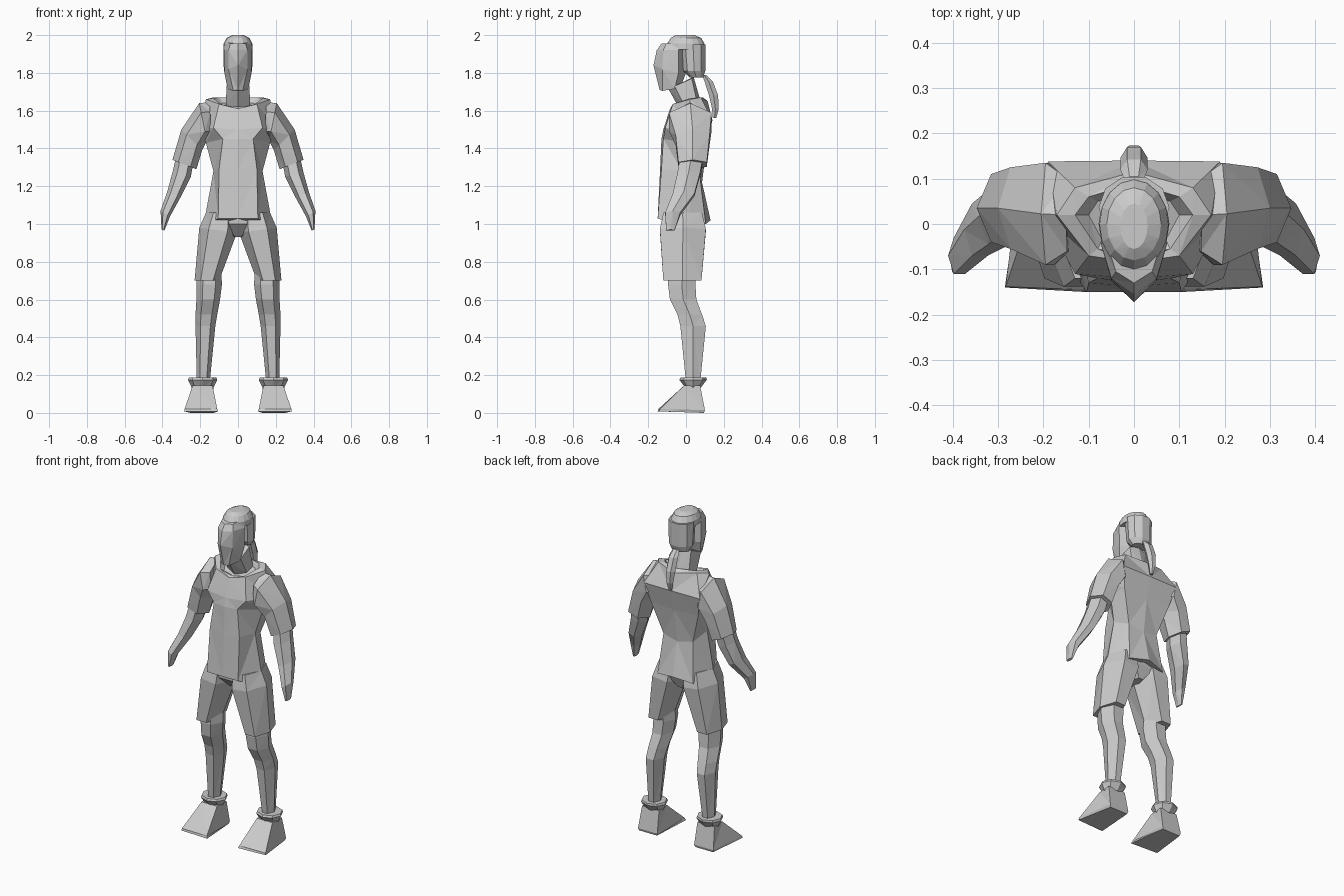
import bpy, bmesh, math
from mathutils import Vector

mat = bpy.data.materials.new("plain grey")
mat.diffuse_color = (0.6, 0.6, 0.6, 1)


def loft(name, rings, mirror=False):
    """Skin a list of point rings, cap both ends, optionally copy across x."""
    bm = bmesh.new()
    vs = [[bm.verts.new(p) for p in r] for r in rings]
    n = len(vs[0])
    for a, b in zip(vs, vs[1:]):
        for i in range(n):
            j = (i + 1) % n
            bm.faces.new((a[i], a[j], b[j], b[i]))
    bm.faces.new(vs[0])
    bm.faces.new(vs[-1])
    bmesh.ops.triangulate(bm, faces=[f for f in bm.faces if len(f.verts) == 4])
    bmesh.ops.recalc_face_normals(bm, faces=bm.faces)
    me = bpy.data.meshes.new(name)
    bm.to_mesh(me)
    bm.free()
    me.materials.append(mat)
    ob = bpy.data.objects.new(name, me)
    bpy.context.collection.objects.link(ob)
    if mirror:
        m = ob.modifiers.new("mirror", 'MIRROR')
        m.use_mirror_merge = False
    return ob


def span(x0, x1, y0, y1, z_in, z_out=None, n=6, phase=0.0):
    """Ring filling the given x and y span, tilting from z_in at x0 to z_out at x1."""
    z_out = z_in if z_out is None else z_out
    angles = [phase + 2 * math.pi * i / n for i in range(n)]
    mc = max(abs(math.cos(a)) for a in angles)
    ms = max(abs(math.sin(a)) for a in angles)
    ring = []
    for a in angles:
        u, v = math.cos(a) / mc, math.sin(a) / ms
        t = (u + 1) / 2
        ring.append((x0 + (x1 - x0) * t, (y0 + y1) / 2 + (y1 - y0) / 2 * v,
                     z_in + (z_out - z_in) * t))
    return ring


def sym(half):
    """Full ring from half, running from front centre to back centre."""
    return half + [(-x, y, z) for x, y, z in half[-2:0:-1]]


# shirt body: hem, waist, chest, shoulders, collar
loft("shirt", [
    sym([(0, -.15, 1.03), (.105, -.15, 1.03), (.185, -.02, .98), (.12, .105, 1.0), (0, .13, 1.02)]),
    sym([(0, -.137, 1.29), (.1, -.13, 1.29), (.13, -.02, 1.28), (.1, .075, 1.24), (0, .085, 1.22)]),
    sym([(0, -.13, 1.45), (.08, -.12, 1.45), (.17, -.0, 1.43), (.16, .11, 1.43), (0, .11, 1.42)]),
    sym([(0, -.12, 1.5), (.13, -.11, 1.51), (.2, .02, 1.5), (.19, .138, 1.55), (0, .14, 1.55)]),
    sym([(0, -.085, 1.61), (.1, -.07, 1.635), (.17, .02, 1.66), (.13, .08, 1.67), (0, .115, 1.65)]),
    sym([(0, -.07, 1.62), (.08, -.055, 1.63), (.13, .02, 1.665), (.1, .06, 1.67), (0, .09, 1.67)]),
    sym([(0, -.05, 1.61), (.07, -.035, 1.615), (.1, .02, 1.63), (.08, .05, 1.64), (0, .07, 1.64)]),
])

# sleeves and bare arms
loft("sleeve", [
    span(.14, .15, -.06, .10, 1.44, 1.645),
    span(.165, .205, -.09, .135, 1.44, 1.64),
    span(.19, .30, -.055, .125, 1.39, 1.5),
    span(.22, .347, -.04, .11, 1.29, 1.34),
], True)
loft("arm", [
    span(.235, .325, -.03, .09, 1.33, 1.37),
    span(.25, .345, -.045, .075, 1.25, 1.28),
    span(.305, .375, -.07, .045, 1.14, 1.17),
    span(.36, .41, -.11, -.03, 1.04, 1.07),
    span(.39, .405, -.105, -.06, .965, .97),
], True)

# shorts: pelvis block and two legs
loft("pelvis", [
    span(-.17, .17, -.125, .095, 1.06),
    span(-.13, .13, -.12, .09, 1.0),
    span(-.03, .03, -.05, .06, .93),
])
loft("shorts_leg", [
    span(.01, .17, -.12, .085, 1.06),
    span(.005, .205, -.138, .105, .955, .98),
    span(.10, .23, -.12, .082, .70),
], True)

# bare legs with knee and calf
loft("leg", [
    span(.09, .215, -.09, .055, .78),
    span(.085, .22, -.095, .05, .68),
    span(.095, .22, -.085, .055, .60),
    span(.11, .225, -.045, .085, .52),
    span(.12, .225, -.03, .105, .46),
    span(.15, .218, .0, .075, .16),
], True)

# socks' cuffs and wedge shoes
loft("ankle_cuff", [
    span(.13, .245, -.005, .08, .135, n=8),
    span(.11, .265, -.035, .11, .175, n=8),
    span(.115, .26, -.03, .108, .187, n=8),
], True)
loft("shoe", [
    [(.105, -.15, .008), (.285, -.14, .008), (.25, .095, 0), (.13, .095, 0)],
    [(.11, -.145, .022), (.283, -.138, .02), (.255, .10, .015), (.125, .10, .015)],
    [(.135, -.01, .145), (.24, -.01, .145), (.245, .075, .145), (.13, .075, .145)],
], True)

# neck leaning forward
loft("neck", [
    sym([(0, -.035, 1.61), (.065, -.01, 1.63), (.06, .06, 1.64), (0, .08, 1.64)]),
    sym([(0, -.09, 1.71), (.06, -.06, 1.73), (.055, .03, 1.77), (0, .04, 1.78)]),
])

# wedge face: chin, cheeks, brow
loft("face", [
    sym([(0, -.14, 1.71), (.025, -.125, 1.705), (.055, -.06, 1.715), (0, -.03, 1.72)]),
    sym([(0, -.172, 1.84), (.05, -.125, 1.82), (.072, -.04, 1.80), (0, .0, 1.80)]),
    sym([(0, -.155, 1.92), (.05, -.12, 1.92), (.074, -.04, 1.92), (0, .0, 1.92)]),
    sym([(0, -.13, 1.955), (.04, -.105, 1.955), (.06, -.04, 1.965), (0, .0, 1.97)]),
])

# hair: block behind the face and domed crown
loft("back_hair", [
    span(-.055, .055, .02, .09, 1.775, n=10),
    span(-.075, .075, -.015, .102, 1.81, n=10),
    span(-.078, .078, -.03, .104, 1.95, n=10),
])
loft("crown", [
    span(-.078, .078, -.10, .102, 1.925, n=16),
    span(-.076, .076, -.10, .097, 1.955, n=16),
    span(-.06, .06, -.08, .08, 1.985, n=16),
    span(-.03, .03, -.055, .045, 2.0, n=16),
])

# hanging ponytail
loft("ponytail", [
    span(-.02, .02, .085, .105, 1.79),
    span(-.03, .03, .098, .142, 1.755),
    span(-.03, .03, .122, .17, 1.68),
    span(-.022, .022, .138, .173, 1.61),
    span(-.01, .01, .142, .16, 1.56),
])
